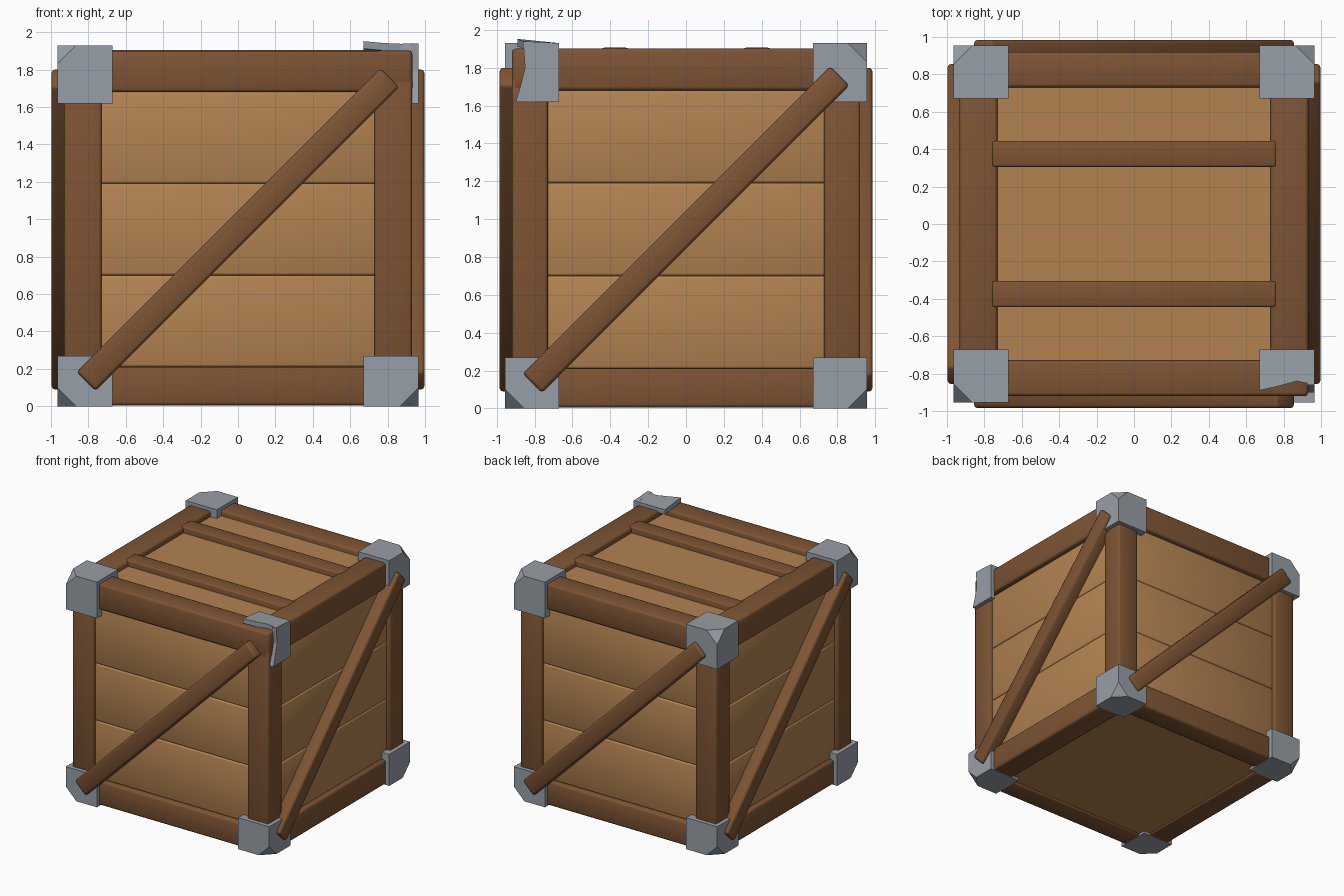
import bpy, bmesh, math
from mathutils import Matrix, Vector

if "Cube" in bpy.data.objects:
    bpy.data.objects.remove(bpy.data.objects["Cube"])


def material(name, rgb):
    m = bpy.data.materials.new(name)
    m.diffuse_color = (*rgb, 1)
    m.use_nodes = True
    m.node_tree.nodes["Principled BSDF"].inputs["Base Color"].default_value = m.diffuse_color
    return m


FRAME = material("dark wood", (0.205, 0.088, 0.034))
PLANK = material("light wood", (0.45, 0.225, 0.083))
METAL = material("grey metal", (0.31, 0.345, 0.385))


def finish(bm, name, mat, smooth=True):
    bmesh.ops.recalc_face_normals(bm, faces=bm.faces)
    me = bpy.data.meshes.new(name)
    bm.to_mesh(me)
    bm.free()
    me.materials.append(mat)
    if smooth:
        me.shade_smooth()
        me.set_sharp_from_angle(angle=math.radians(50))
    ob = bpy.data.objects.new(name, me)
    bpy.context.collection.objects.link(ob)
    return ob


def box(name, lo, hi, mat, bevel=0.0, matrix=None):
    lo, hi = Vector(lo), Vector(hi)
    bm = bmesh.new()
    bmesh.ops.create_cube(bm, size=1)
    for v in bm.verts:
        v.co = Vector((v.co[i] * (hi - lo)[i] for i in range(3))) + (lo + hi) / 2
    if bevel:
        bmesh.ops.bevel(bm, geom=bm.edges[:], offset=bevel, segments=2,
                        profile=0.5, affect='EDGES')
    if matrix:
        bm.transform(matrix)
    return finish(bm, name, mat)


def plate(name, outline, shift, mat):
    """Closed slab from an outline of 3D points pushed along shift."""
    bm = bmesh.new()
    face = bm.faces.new([bm.verts.new(p) for p in outline])
    ext = bmesh.ops.extrude_face_region(bm, geom=[face], use_keep_orig=True)
    for v in ext["geom"]:
        if isinstance(v, bmesh.types.BMVert):
            v.co += Vector(shift)
    bmesh.ops.triangulate(bm, faces=bm.faces[:])
    return finish(bm, name, mat, smooth=False)


FX, FY = 0.93, 0.92      # outer half sizes of the frame
W = 0.20                 # beam width
TOP, RAIL_LOW, RAIL_UP = 1.90, 0.21, 1.68

# Inner body, showing as the top and bottom panels
box("inner_body", (-0.84, -0.83, 0.02), (0.84, 0.83, 1.855), PLANK)

# Corner posts
for sx in (-1, 1):
    for sy in (-1, 1):
        xs, ys = sorted((sx * FX, sx * (FX - W))), sorted((sy * FY, sy * (FY - W + 0.01)))
        box("corner_post", (xs[0], ys[0], 0.1), (xs[1], ys[1], 1.75), FRAME, 0.015)

# Rails around the bottom and the top
for label, z0, z1 in (("bottom", 0.004, RAIL_LOW), ("top", RAIL_UP, TOP)):
    for s in (-1, 1):
        ys = sorted((s * FY, s * (FY - W + 0.01)))
        box(label + "_rail", (-FX, ys[0], z0), (FX, ys[1], z1), FRAME, 0.018)
        xs = sorted((s * (FX + 0.002), s * (FX - W)))
        box(label + "_side_rail", (xs[0], -FY + 0.004, z0 + 0.001),
            (xs[1], FY - 0.004, z1 + 0.001), FRAME, 0.018)

# Slats across the lid
for s in (-1, 1):
    box("lid_slat", (-0.76, s * 0.375 - 0.07, 1.80), (0.76, s * 0.375 + 0.07, 1.906),
        FRAME, 0.012)

# Three planks and one diagonal brace on each side
for k, side in enumerate(("front", "right", "back", "left")):
    turn = Matrix.Rotation(k * math.pi / 2, 4, 'Z')
    grow = 0.012 if k % 2 else 0.0
    step = (RAIL_UP - RAIL_LOW) / 3
    for i in range(3):
        z = RAIL_LOW + i * step
        box(side + "_plank", (-0.78, -0.885 - grow, z), (0.78, -0.80, z + step),
            PLANK, 0.014, turn)
    tilt = (turn @ Matrix.Translation((0, -0.92 - grow, 0.945))
            @ Matrix.Rotation(-math.pi / 4, 4, 'Y'))
    box(side + "_brace", (-1.148, -0.065, -0.071), (1.148, 0.065, 0.071),
        FRAME, 0.018, tilt)

# Metal corner caps with the outer corner cut off
for sx in (-1, 1):
    for sy in (-1, 1):
        for sz, z0, z1 in ((-1, 0.0, 0.27), (1, 1.62, 1.93)):
            if (sx, sy, sz) == (1, -1, 1):
                continue
            corner = Vector((sx * 0.965, sy * 0.955, z1 if sz > 0 else z0))
            inner = Vector((sx * 0.67, sy * 0.67, z0 if sz > 0 else z1))
            bm = bmesh.new()
            bmesh.ops.create_cube(bm, size=1)
            for v in bm.verts:
                v.co = Vector((corner[i] if v.co[i] > 0 else inner[i] for i in range(3)))
            cut = bmesh.ops.bisect_plane(
                bm, geom=bm.verts[:] + bm.edges[:] + bm.faces[:],
                plane_co=corner - Vector((sx * 0.10, 0, 0)),
                plane_no=(sx, sy, sz), clear_outer=True)
            rim = [e for e in cut["geom_cut"] if isinstance(e, bmesh.types.BMEdge)]
            bmesh.ops.holes_fill(bm, edges=rim)
            finish(bm, "corner_cap", METAL, smooth=False)

# Torn cap at the front right: bent top plate and ragged side plate
plate("torn_cap_top",
      [(0.67, -0.67, 1.93), (0.965, -0.67, 1.93), (0.965, -0.86, 1.94),
       (0.87, -0.84, 1.938), (0.78, -0.865, 1.942), (0.67, -0.89, 1.952)],
      (0, 0, -0.04), METAL)
plate("torn_cap_side",
      [(0.965, -0.67, 1.62), (0.965, -0.67, 1.93), (0.965, -0.86, 1.94),
       (0.965, -0.85, 1.80), (0.965, -0.875, 1.70), (0.965, -0.90, 1.62)],
      (-0.04, 0, 0), METAL)
